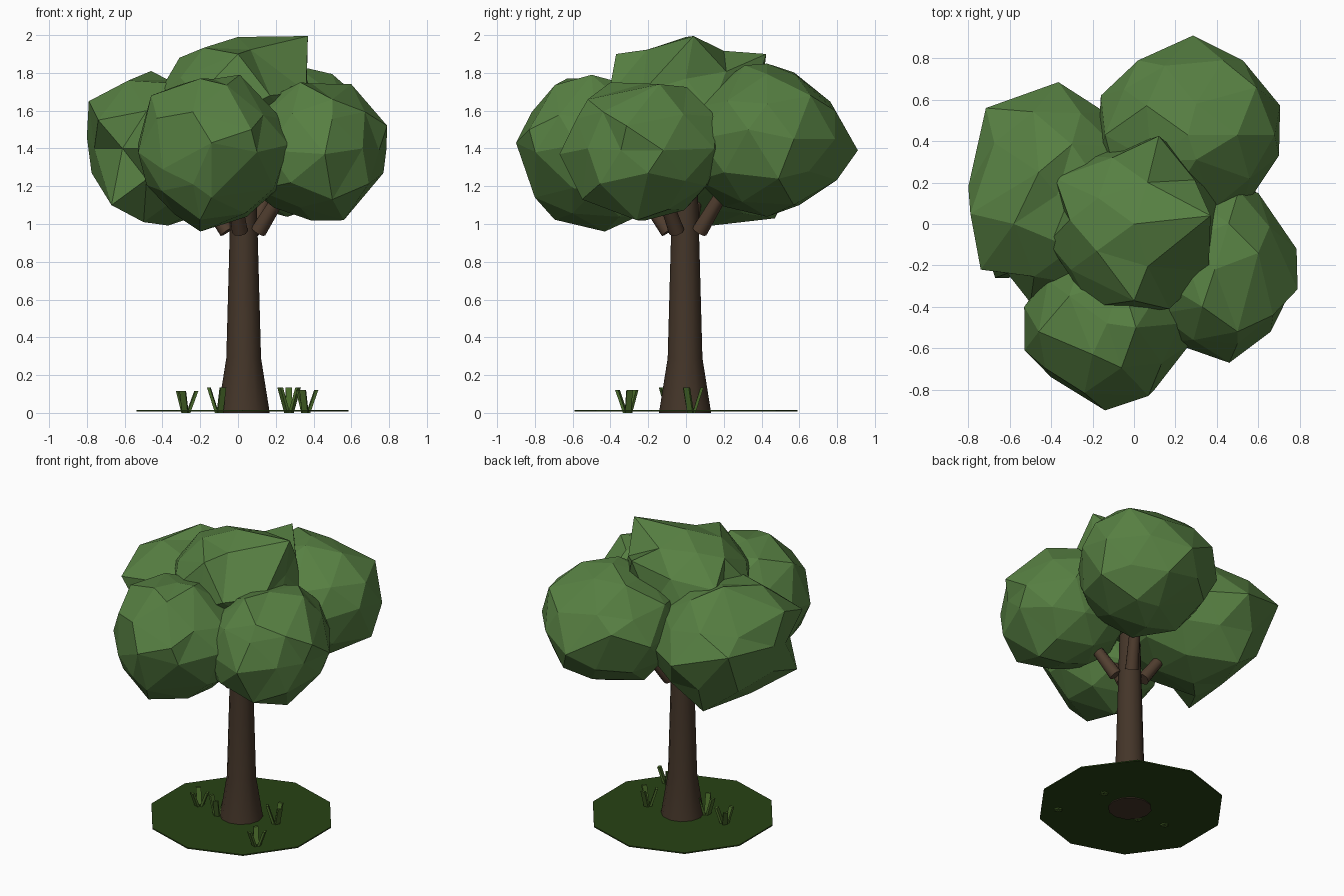
import bpy, bmesh, math, random
from mathutils import Vector

if "Cube" in bpy.data.objects:
    bpy.data.objects.remove(bpy.data.objects["Cube"])

random.seed(4)
CX, CY = 0.03, -0.005


def material(name, rgb):
    m = bpy.data.materials.new(name)
    m.diffuse_color = (*rgb, 1)
    m.use_nodes = True
    m.node_tree.nodes["Principled BSDF"].inputs["Base Color"].default_value = m.diffuse_color
    return m


TRUNK = material("trunk_bark", (0.058, 0.036, 0.022))
BARK = material("branch_bark", (0.085, 0.050, 0.030))
LEAF = material("leaf", (0.095, 0.215, 0.055))
SOIL = material("turf", (0.021, 0.055, 0.007))
BLADE = material("blade", (0.065, 0.14, 0.022))


def finish(bm, name, mat, smooth=False):
    bmesh.ops.recalc_face_normals(bm, faces=bm.faces)
    for f in bm.faces:
        f.smooth = smooth and len(f.verts) == 4
    for e in bm.edges:
        e.smooth = not any(len(f.verts) > 4 for f in e.link_faces)
    me = bpy.data.meshes.new(name)
    bm.to_mesh(me)
    bm.free()
    me.materials.append(mat)
    ob = bpy.data.objects.new(name, me)
    bpy.context.collection.objects.link(ob)
    return ob


def tube(bm, rings, sides, phase=0.0):
    """Capped tube through (centre, radius) rings."""
    axis = (rings[-1][0] - rings[0][0]).normalized()
    q = Vector((0, 0, 1)).rotation_difference(axis)
    loops = []
    for c, r in rings:
        loop = []
        for i in range(sides):
            a = phase + math.tau * i / sides
            loop.append(bm.verts.new(c + q @ Vector((r * math.cos(a), r * math.sin(a), 0))))
        loops.append(loop)
    for lo, hi in zip(loops, loops[1:]):
        for i in range(sides):
            j = (i + 1) % sides
            bm.faces.new((lo[i], lo[j], hi[j], hi[i]))
    bm.faces.new(loops[0][::-1])
    bm.faces.new(loops[-1])


def foliage(name, centre, radii, corners):
    """Faceted ball; the nearest vertex is pulled to each visible corner."""
    bm = bmesh.new()
    bmesh.ops.create_icosphere(bm, subdivisions=2, radius=1)
    c = Vector(centre)
    for v in bm.verts:
        k = random.uniform(0.93, 1.05)
        v.co = c + Vector([v.co[i] * radii[i] * k for i in range(3)])
    free = list(bm.verts)
    for p in corners:
        p = Vector(p)
        v = min(free, key=lambda w: (w.co - c).angle(p - c))
        v.co = p
        free.remove(v)
    finish(bm, name, LEAF)


# Turf disc
bm = bmesh.new()
tube(bm, [(Vector((0.025, 0, z)), 0.59) for z in (0.007, 0.015)], 10, math.pi / 2)
finish(bm, "turf_disc", SOIL)

# Trunk with flared foot
bm = bmesh.new()
profile = [(0.0, 0.138), (0.29, 0.092), (0.95, 0.074), (1.25, 0.066)]
tube(bm, [(Vector((CX, CY, z)), r) for z, r in profile], 12)
finish(bm, "trunk", TRUNK, True)

# Branches, one toward each outer leaf cluster
for i, deg in enumerate((-103, -30, 58, 165)):
    d = Vector((math.cos(math.radians(deg)), math.sin(math.radians(deg)), 0))
    o = Vector((CX, CY, 0))
    bm = bmesh.new()
    tube(bm, [(o + d * 0.09 + Vector((0, 0, 0.96)), 0.042),
              (o + d * 0.23 + Vector((0, 0, 1.16)), 0.034)], 8)
    finish(bm, f"branch_{i + 1}", BARK, True)

# Leaf clusters
foliage("leaves_top", (0, 0, 1.60), (0.41, 0.41, 0.38), [
    (0.37, 0.04, 1.995), (0, 0, 1.99), (0.12, 0.425, 1.9), (-0.31, 0.02, 1.88),
    (0, -0.37, 1.9), (-0.415, -0.09, 1.7), (-0.38, 0.22, 1.75), (-0.21, -0.40, 1.68),
    (0.17, -0.41, 1.68), (0.36, -0.23, 1.7)])
foliage("leaves_front", (-0.13, -0.48, 1.38), (0.41, 0.41, 0.40), [
    (-0.14, -0.9, 1.43), (0.07, -0.83, 1.5), (-0.40, -0.74, 1.29), (0.01, -0.5, 1.79),
    (-0.46, -0.52, 1.68), (0.27, -0.58, 1.42), (-0.2, -0.43, 0.96), (-0.14, -0.80, 1.14),
    (0.19, -0.6, 1.19), (-0.2, -0.63, 1.77), (-0.53, -0.4, 1.42)])
foliage("leaves_right", (0.39, -0.22, 1.39), (0.40, 0.43, 0.38), [
    (0.79, -0.315, 1.52), (0.785, -0.12, 1.39), (0.46, -0.67, 1.37), (0.66, -0.52, 1.4),
    (0.60, -0.14, 1.74), (0.33, -0.4, 1.75), (0.56, -0.26, 1.02), (0.60, 0.15, 1.4),
    (0.5, -0.55, 1.13), (0.77, -0.2, 1.27), (0.5, -0.52, 1.66)])
foliage("leaves_back", (0.26, 0.43, 1.45), (0.45, 0.44, 0.40), [
    (0.285, 0.91, 1.39), (0.43, 0.79, 1.6), (0.02, 0.79, 1.55), (-0.16, 0.62, 1.45),
    (0.59, 0.66, 1.68), (0.68, 0.49, 1.24), (0.70, 0.33, 1.5), (0.3, 0.58, 1.79),
    (0.3, 0.31, 1.84), (0.3, 0.6, 1.1)])
foliage("leaves_left", (-0.37, 0.14, 1.40), (0.44, 0.50, 0.39), [
    (-0.8, 0.18, 1.46), (-0.79, 0.05, 1.65), (-0.715, 0.56, 1.5), (-0.365, 0.685, 1.4),
    (-0.14, 0.54, 1.4), (-0.74, -0.22, 1.55), (-0.67, -0.26, 1.10), (-0.5, -0.38, 1.4),
    (-0.46, 0.47, 1.03), (-0.46, 0.25, 1.81), (-0.5, 0.0, 1.01), (-0.775, 0.15, 1.27),
    (-0.58, 0.0, 1.76)])

# Grass tufts of three splayed blades
for t, (x, y, h) in enumerate([(-0.275, -0.03, 0.115), (-0.10, -0.08, 0.135),
                               (0.27, 0.03, 0.135), (0.36, -0.31, 0.12)]):
    bm = bmesh.new()
    for k in range(3):
        a = math.tau * k / 3 + 0.2 + t * 0.7
        d = Vector((math.cos(a), math.sin(a), 0))
        s = Vector((-d.y, d.x, 0))
        loops = []
        for z, out in ((0, 0.012), (h, 0.055)):
            o = Vector((x, y, z)) + d * out
            loops.append([bm.verts.new(o + s * (0.016 * p) + d * (0.008 * q))
                          for p, q in ((-1, -1), (1, -1), (1, 1), (-1, 1))])
        lo, hi = loops
        for i in range(4):
            j = (i + 1) % 4
            bm.faces.new((lo[i], lo[j], hi[j], hi[i]))
        bm.faces.new(lo[::-1])
        bm.faces.new(hi)
    finish(bm, f"grass_tuft_{t + 1}", BLADE)
